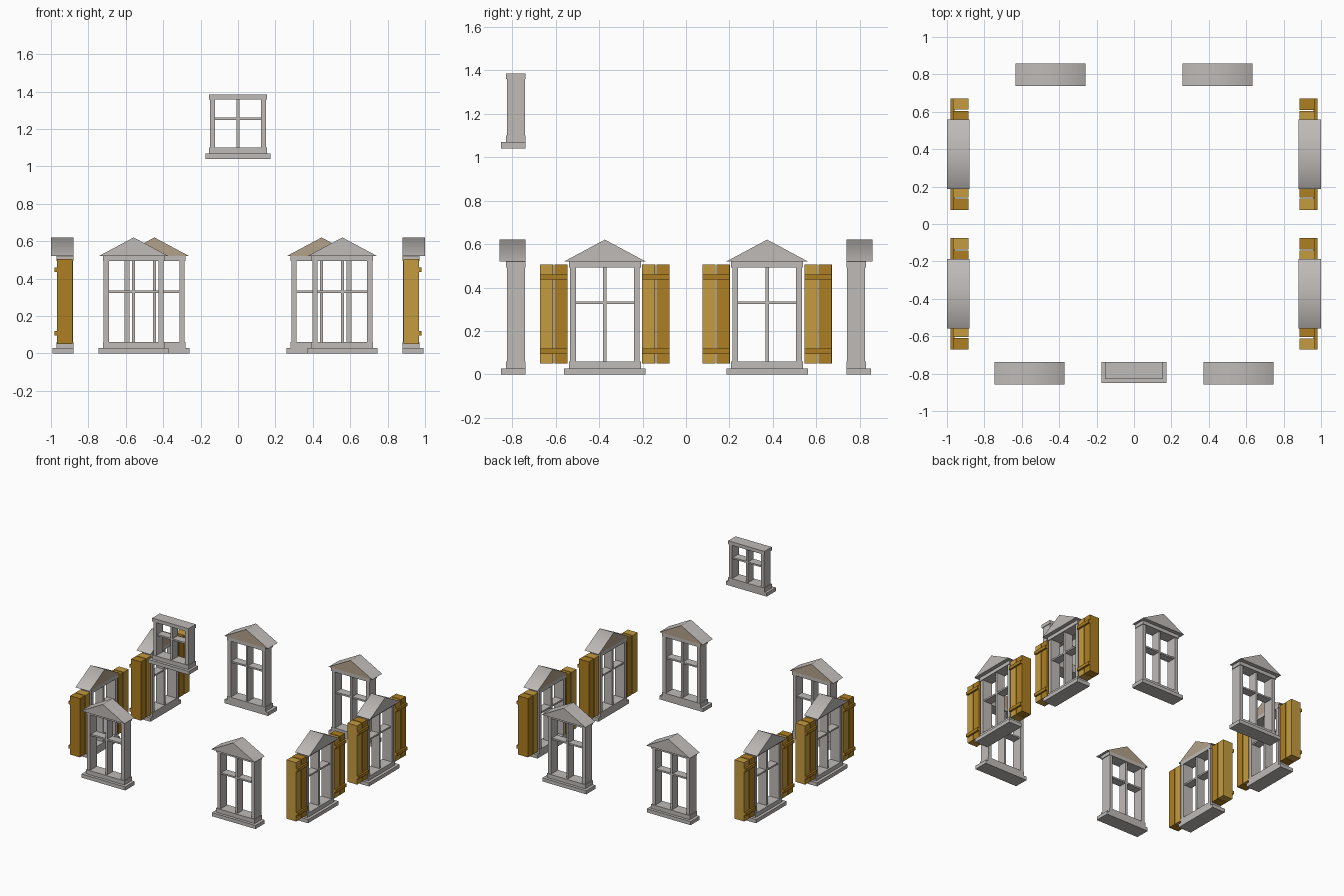
import bpy, bmesh, math
from mathutils import Matrix

default = bpy.data.objects.get("Cube")
if default:
    bpy.data.objects.remove(default, do_unlink=True)


def material(name, rgb):
    m = bpy.data.materials.new(name)
    m.use_nodes = True
    m.diffuse_color = (*rgb, 1)
    bsdf = next(n for n in m.node_tree.nodes if n.type == 'BSDF_PRINCIPLED')
    bsdf.inputs["Base Color"].default_value = (*rgb, 1)
    bsdf.inputs["Roughness"].default_value = 0.8
    return m


STONE = material("pale_stone", (0.52, 0.495, 0.475))
TAN = material("tan_plaster", (0.45, 0.36, 0.26))
GOLD = material("light_wood", (0.56, 0.33, 0.05))
BROWN = material("dark_wood", (0.42, 0.21, 0.015))


def add_object(name, bm, mats, frame):
    bmesh.ops.recalc_face_normals(bm, faces=bm.faces)
    mesh = bpy.data.meshes.new(name)
    bm.to_mesh(mesh)
    bm.free()
    for m in mats:
        mesh.materials.append(m)
    obj = bpy.data.objects.new(name, mesh)
    bpy.context.collection.objects.link(obj)
    obj.matrix_world = frame
    return obj


# Box given by side range, outward depth range and height range
def box(name, xs, depth, zs, mat, frame):
    bm = bmesh.new()
    bmesh.ops.create_cube(bm, size=1)
    for v in bm.verts:
        v.co.x = xs[v.co.x > 0]
        v.co.y = -depth[v.co.y < 0]
        v.co.z = zs[v.co.z > 0]
    return add_object(name, bm, [mat], frame)


# Gabled cap: stone prism with a plastered inner face
def pediment(name, half, depth, z0, z1, frame):
    bm = bmesh.new()
    verts = [bm.verts.new(p) for p in ((-half, 0, z0), (half, 0, z0), (0, 0, z1))]
    inner = bm.faces.new(verts)
    ext = bmesh.ops.extrude_face_region(bm, geom=[inner], use_keep_orig=True)
    moved = [g for g in ext["geom"] if isinstance(g, bmesh.types.BMVert)]
    bmesh.ops.translate(bm, verts=moved, vec=(0, -depth, 0))
    bmesh.ops.recalc_face_normals(bm, faces=bm.faces)
    for f in bm.faces:
        f.smooth = True
        f.material_index = int(f.normal.y > 0.9)
    for e in bm.edges:
        e.smooth = e.calc_face_angle() < math.radians(70)
    add_object(name, bm, [STONE, TAN], frame)


# Sill, jambs, head and glazing bars
def window_frame(tag, frame, half, sill_half, z0, z_head, z_bar):
    box(tag + "_sill", (-sill_half, sill_half), (0, 0.112), (z0, z0 + 0.028), STONE, frame)
    box(tag + "_sill_step", (-half - 0.005, half + 0.005), (0, 0.09),
        (z0 + 0.028, z0 + 0.06), STONE, frame)
    box(tag + "_head", (-half - 0.005, half + 0.005), (0, 0.09),
        (z_head, z_head + 0.027), STONE, frame)
    for side, s in (("left", 1), ("right", -1)):
        xs = sorted((s * half, s * (half - 0.027)))
        box(f"{tag}_{side}_jamb", xs, (0.002, 0.084), (z0 + 0.06, z_head), STONE, frame)
    box(tag + "_upright_bar", (-0.008, 0.008), (0.008, 0.076),
        (z0 + 0.06, z_head), STONE, frame)
    inside = half - 0.027
    box(tag + "_cross_bar", (-inside, inside), (0.01, 0.074),
        (z_bar - 0.006, z_bar + 0.006), STONE, frame)


# Two upright planks joined by two battens
def shutter(tag, frame, x0):
    planks = (("light", x0, GOLD), ("dark", x0 + 0.066, BROWN))
    for shade, x, mat in planks:
        box(f"{tag}_{shade}_plank", (x, x + 0.06), (0.005, 0.088), (0.05, 0.505), mat, frame)
    for level, z in (("lower", 0.107), ("upper", 0.448)):
        box(f"{tag}_{level}_batten", (x0, x0 + 0.126), (0.08, 0.102),
            (z - 0.012, z + 0.012), BROWN, frame)


def place(x, y, z_turn):
    return Matrix.Translation((x, y, 0)) @ Matrix.Rotation(math.radians(z_turn), 4, 'Z')


def tall_window(tag, frame, shutters=False):
    window_frame(tag, frame, 0.16, 0.187, 0, 0.493, 0.33)
    pediment(tag + "_pediment", 0.187, 0.12, 0.52, 0.62, frame)
    if shutters:
        shutter(tag + "_shutter_a", frame, -0.298)
        shutter(tag + "_shutter_b", frame, 0.171)


# Front and back rows, then the shuttered side rows
for label, s in (("left", 1), ("right", -1)):
    tall_window(f"front_{label}_window", place(s * 0.558, -0.738, 0))
    tall_window(f"back_{label}_window", place(s * 0.447, 0.738, 180))
    for end, y in (("front", -0.373), ("rear", 0.373)):
        tall_window(f"{label}_{end}_window", place(s * 0.88, y, s * 90), True)

# Small upper window
window_frame("upper_window", place(0, -0.738, 0), 0.15, 0.174, 1.04, 1.358, 1.255)
